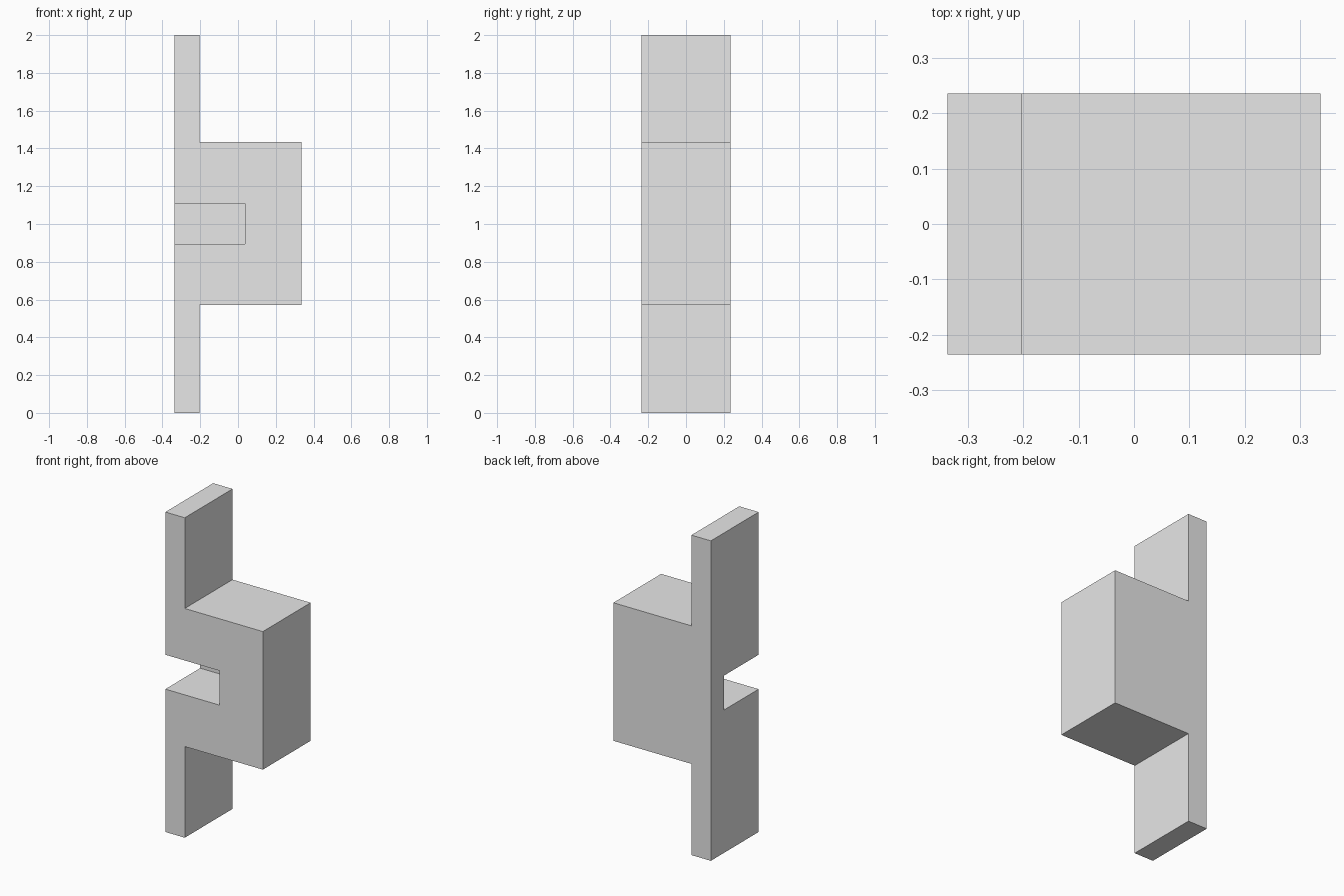
import bpy
import bmesh

# Remove the default cube
cube = bpy.data.objects.get("Cube")
if cube:
    bpy.data.objects.remove(cube, do_unlink=True)

# Single flat colour
grey = bpy.data.materials.new("light_grey")
grey.use_nodes = True
colour = (0.8, 0.8, 0.8, 1.0)
grey.diffuse_color = colour
grey.node_tree.nodes["Principled BSDF"].inputs["Base Color"].default_value = colour


def extrude_profile(name, points, y_front, y_back):
    """Make a solid by extruding an x-z outline from y_front to y_back."""
    bm = bmesh.new()
    face = bm.faces.new([bm.verts.new((x, y_front, z)) for x, z in points])
    result = bmesh.ops.extrude_face_region(bm, geom=[face])
    moved = [v for v in result["geom"] if isinstance(v, bmesh.types.BMVert)]
    bmesh.ops.translate(bm, verts=moved, vec=(0, y_back - y_front, 0))
    bmesh.ops.recalc_face_normals(bm, faces=bm.faces)
    mesh = bpy.data.meshes.new(name)
    bm.to_mesh(mesh)
    bm.free()
    mesh.materials.append(grey)
    obj = bpy.data.objects.new(name, mesh)
    bpy.context.collection.objects.link(obj)
    return obj


half_x, half_y, height = 0.337, 0.236, 2.0
plate_x = -0.203                  # inner face of the thin tabs
block_low, block_high = 0.57, 1.433
slot_low, slot_high = 0.893, 1.108
slot_x, slot_y = 0.038, 0.107     # inner end and back wall of the slot

# Solid wall behind the slot: tabs above and below a thick middle block
tabs_and_block = [
    (-half_x, 0), (plate_x, 0), (plate_x, block_low), (half_x, block_low),
    (half_x, block_high), (plate_x, block_high), (plate_x, height), (-half_x, height),
]
body = extrude_profile("bracket_body", tabs_and_block, -half_y, half_y)

# Slot open to the front and to the outer side of the plate
cutter = extrude_profile(
    "slot_cutter",
    [(-half_x - 0.1, slot_low), (slot_x, slot_low),
     (slot_x, slot_high), (-half_x - 0.1, slot_high)],
    -half_y - 0.1, slot_y)
cutter.hide_render = True
cutter.hide_viewport = True
cutter.display_type = 'WIRE'

cut = body.modifiers.new("slot", 'BOOLEAN')
cut.operation = 'DIFFERENCE'
cut.solver = 'EXACT'
cut.object = cutter
